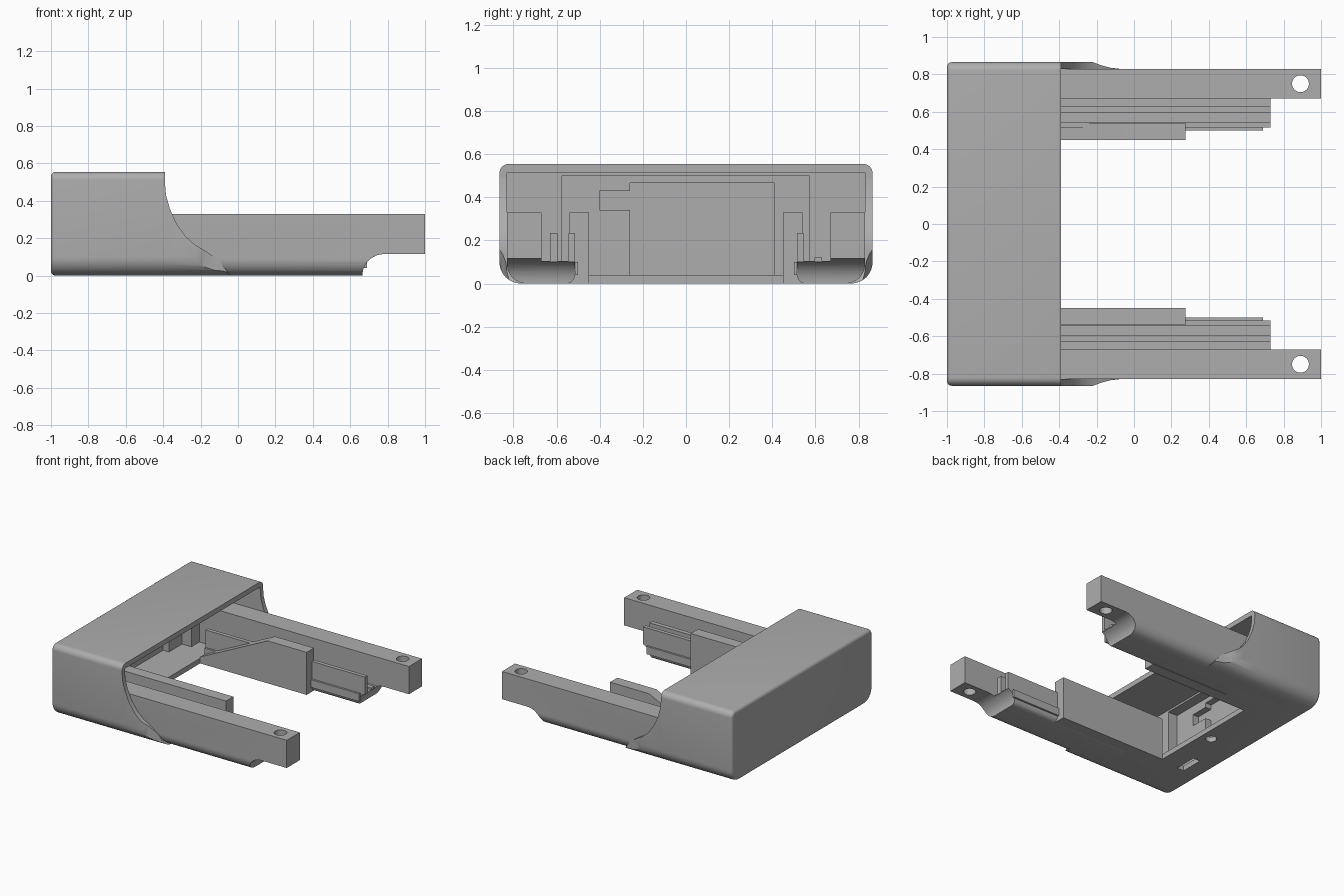
import bpy, bmesh, math
from mathutils import Vector

cube = bpy.data.objects.get("Cube")
if cube:
    bpy.data.objects.remove(cube)

grey = bpy.data.materials.new("plain_grey")
grey.use_nodes = True
grey.diffuse_color = (0.42, 0.42, 0.42, 1)
grey.node_tree.nodes["Principled BSDF"].inputs["Base Color"].default_value = (0.42, 0.42, 0.42, 1)


def rounded(corners, steps=8):
    """Turn (a, b) or (a, b, radius) corners into an outline with filleted corners."""
    out = []
    for i, c in enumerate(corners):
        p = Vector(c[:2])
        if len(c) == 2:
            out.append(p)
            continue
        u = (Vector(corners[i - 1][:2]) - p).normalized()
        v = (Vector(corners[(i + 1) % len(corners)][:2]) - p).normalized()
        centre = p + (u + v) * c[2]
        for k in range(steps + 1):
            t = k / steps * math.pi / 2
            out.append(centre - v * c[2] * math.cos(t) - u * c[2] * math.sin(t))
    return out


def extrude(name, outline, axis, lo, hi, end_bevel=0):
    """Extrude an outline of the two other axes (in xyz order) from lo to hi."""
    bm = bmesh.new()

    def place(p, w):
        q = [p[0], p[1]]
        q.insert("xyz".index(axis), w)
        return q

    base = bm.faces.new([bm.verts.new(place(p, lo)) for p in outline])
    ends = bmesh.ops.extrude_face_region(bm, geom=[base])["geom"]
    for v in ends:
        if isinstance(v, bmesh.types.BMVert):
            v.co["xyz".index(axis)] = hi
    if end_bevel:
        rim = [e for e in bm.edges if all(abs(v.co["xyz".index(axis)] - lo) < 1e-5 for v in e.verts)]
        bmesh.ops.bevel(bm, geom=rim, offset=end_bevel, segments=4, profile=0.5, affect="EDGES")
    bmesh.ops.recalc_face_normals(bm, faces=bm.faces)
    mesh = bpy.data.meshes.new(name)
    bm.to_mesh(mesh)
    bm.free()
    mesh.materials.append(grey)
    obj = bpy.data.objects.new(name, mesh)
    bpy.context.collection.objects.link(obj)
    return obj


def box(name, x0, x1, y0, y1, z0, z1):
    return extrude(name, [(x0, y0), (x1, y0), (x1, y1), (x0, y1)], "z", z0, z1)


def circle(x, y, r, n=32):
    return [(x + r * math.cos(k * math.tau / n), y + r * math.sin(k * math.tau / n)) for k in range(n)]


def activate(obj):
    bpy.ops.object.select_all(action="DESELECT")
    obj.select_set(True)
    bpy.context.view_layer.objects.active = obj


def combine(obj, other, operation="DIFFERENCE"):
    """Apply a boolean and drop the helper solid."""
    mod = obj.modifiers.new("cut", "BOOLEAN")
    mod.operation, mod.solver, mod.object = operation, "EXACT", other
    activate(obj)
    bpy.ops.object.modifier_apply(modifier=mod.name)
    bpy.data.objects.remove(other)


def finish(obj):
    activate(obj)
    bpy.ops.object.shade_smooth_by_angle(angle=math.radians(30))


# Housing: rounded sleeve open towards +x
W, H = 0.865, 0.555
housing = extrude("housing", rounded([(-W, 0, 0.1), (W, 0, 0.1), (W, H, 0.045), (-W, H, 0.045)]),
                  "x", -1, -0.39, end_bevel=0.025)
cuts = [
    box("cavity", -0.8, -0.3, -0.83, 0.83, 0.04, 0.515),
    box("pocket", -0.88, -0.7, -0.575, 0.57, 0.04, 0.5),
    box("deep_pocket", -0.93, -0.8, -0.26, 0.41, 0.04, 0.465),
    box("socket", -0.93, -0.8, -0.4, -0.2, 0.34, 0.43),
    box("floor_notch", -0.64, -0.3, -0.45, 0.45, -0.1, 0.1),
    box("floor_slot", -0.86, -0.8, -0.48, -0.3, -0.1, 0.1),
    extrude("floor_hole", circle(-0.72, -0.01, 0.04), "z", -0.1, 0.1),
]
for cutter in cuts:
    combine(housing, cutter)
finish(housing)


def tip_cutter():
    """Concave quarter-round undercut below the arm tips."""
    return extrude("tip_cutter", rounded([(0.665, -0.115), (1.2, -0.115), (1.2, 0.115),
                                          (0.665, 0.115, 0.115)], 12), "y", -1, 1)


# Concave edge where the housing sides sweep down into the arms
sweep = [(-0.39, 0.49), (-0.385, 0.43), (-0.365, 0.36), (-0.33, 0.28), (-0.28, 0.21),
         (-0.23, 0.165), (-0.17, 0.13), (-0.1, 0.08), (-0.04, 0), (-0.42, 0), (-0.42, 0.49)]
flare = [(-0.42, 0.7), (0, 0.7), (0, 0.8), (-0.08, 0.83), (-0.13, 0.836), (-0.18, 0.85),
         (-0.22, 0.865), (-0.42, 0.865)]

for side, s in (("left", 1), ("right", -1)):
    def flip(outline):
        return [(s * p[0], p[1]) for p in outline]

    # Main arm with rounded lower outer edge and a vertical screw hole
    arm = extrude(side + "_arm", flip(rounded([(0.67, 0), (0.83, 0, 0.09), (0.83, 0.33), (0.67, 0.33)])),
                  "x", -0.8, 1)
    combine(arm, tip_cutter())
    combine(arm, extrude("screw_hole", circle(0.89, s * 0.75, 0.045), "z", -0.1, 0.5))
    finish(arm)

    # Grooved rail on the inner side of the arm
    rail = extrude(side + "_rail", flip(rounded([(0.515, 0, 0.04), (0.67, 0), (0.67, 0.105), (0.515, 0.105)])),
                   "x", -0.64, 0.73)
    combine(rail, tip_cutter())
    finish(rail)
    box(side + "_rail_lip", -0.64, 0.69, *sorted((s * 0.5, s * 0.515)), 0.04, 0.1)
    box(side + "_inner_rib", -0.64, 0.73, *sorted((s * 0.515, s * 0.545)), 0.1, 0.235)
    box(side + "_outer_rib", -0.64, 0.73, *sorted((s * 0.595, s * 0.63)), 0.1, 0.235 if s < 0 else 0.12)

    # Inner wall: sloped down to the housing floor on one side, level on the other
    low, start = (0.05, -0.06) if s > 0 else (0.33, -0.4)
    extrude(side + "_inner_wall", [(-0.64, 0), (0.275, 0), (0.275, 0.33), (start, 0.33), (-0.64, low)],
            "y", *sorted((s * 0.45, s * 0.54)))

    # Flared skirt joining housing side and arm
    skirt = extrude(side + "_skirt", flip(rounded([(0.72, 0), (W, 0, 0.1), (W, 0.6), (0.83, 0.6),
                                                   (0.83, 0.2), (0.72, 0.2)])), "x", -0.39, 0)
    combine(skirt, extrude("sweep", sweep, "y", -1, 1), "INTERSECT")
    combine(skirt, extrude("flare", [(x, s * y) for x, y in flare], "z", -0.1, 0.7), "INTERSECT")
    finish(skirt)
